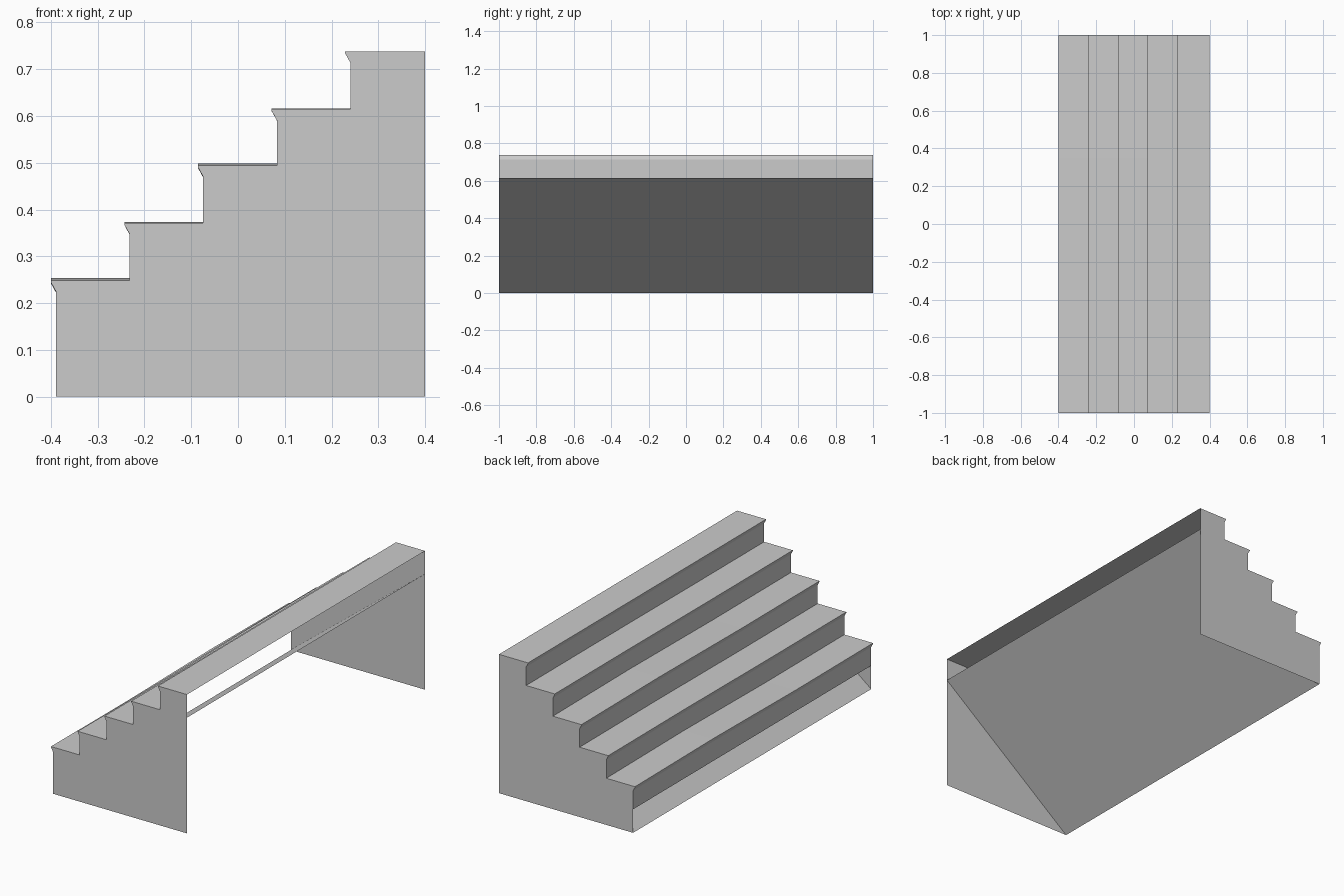
import bpy
import bmesh

if "Cube" in bpy.data.objects:
    bpy.data.objects.remove(bpy.data.objects["Cube"], do_unlink=True)

# Single grey finish
grey = bpy.data.materials.new("plain grey")
grey.use_nodes = True
colour = (0.6, 0.6, 0.6, 1)
grey.diffuse_color = colour
grey.node_tree.nodes["Principled BSDF"].inputs["Base Color"].default_value = colour

BACK, HALF, RUN, FRONT = 0.4, 1.0, 0.1573, -0.389
TREADS = [0.248, 0.371, 0.494, 0.615, 0.738]
LIFT = [0.005, 0.002, 0.004, 0.001, 0.0]      # slight unevenness of each tread
STATIONS = [(-HALF, 0), (-0.35, -0.4), (0.35, 1), (HALF, 0)]


def make(name, build):
    bm = bmesh.new()
    build(bm)
    mesh = bpy.data.meshes.new(name)
    bm.to_mesh(mesh)
    bm.free()
    mesh.materials.append(grey)
    bpy.context.collection.objects.link(bpy.data.objects.new(name, mesh))


def profile(wave, bottom):
    """Stepped outline with a chamfered nose on every tread."""
    points = []
    below = bottom
    for i, top in enumerate(TREADS):
        x = FRONT + i * RUN
        z = top + LIFT[i] * wave
        points += [(x, below), (x, z - 0.024), (x - 0.011, z - 0.004), (x - 0.011, z)]
        below = z
    return points + [(BACK, below)]


def strip(bm, rows):
    """Skin between matching rows of points."""
    rows = [[bm.verts.new(p) for p in row] for row in rows]
    for a, b in zip(rows, rows[1:]):
        for i in range(len(a) - 1):
            bm.faces.new((a[i], a[i + 1], b[i + 1], b[i]))


# Treads and risers, folded from one sheet
make("treads_and_risers", lambda bm: strip(
    bm, [[(x, y, z) for x, z in profile(w, 0.125)] for y, w in STATIONS]))

# Sloping underside panel
make("sloping_panel", lambda bm: strip(
    bm, [[(BACK, y, TREADS[3]), (FRONT, y, 0)] for y in (-HALF, HALF)]))

# Stepped end panels
for name, y in (("front_end_panel", -HALF), ("back_end_panel", HALF)):
    def end(bm, y=y):
        outline = profile(0, 0) + [(BACK, 0)]
        if y < 0:
            outline.reverse()
        bm.faces.new([bm.verts.new((x, y, z)) for x, z in outline])
    make(name, end)
